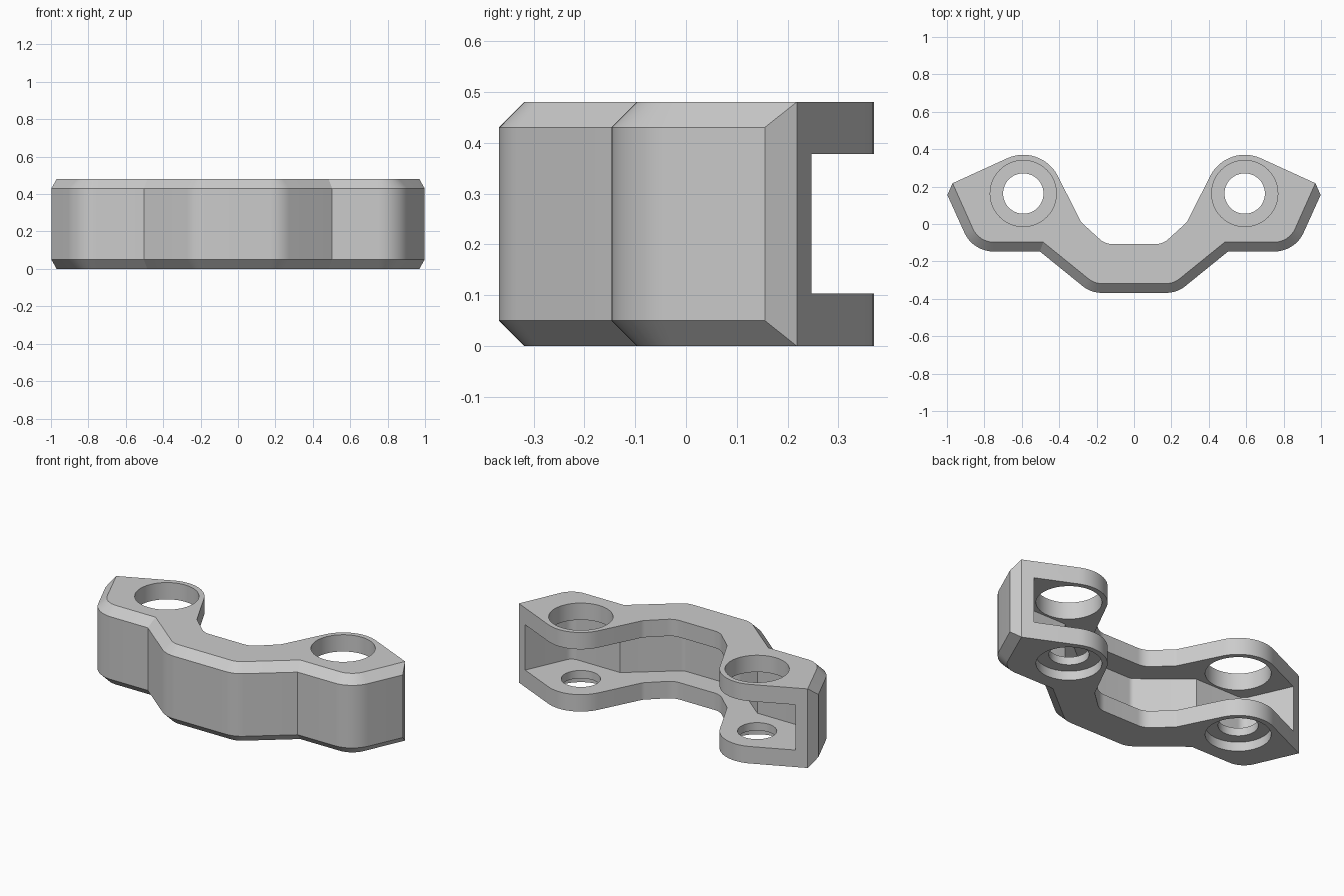
import bpy, bmesh, math
from mathutils import Vector

HEIGHT, CHAMFER, WALL = 0.48, 0.05, 0.12
HOLE = Vector((0.592, 0.163))
TIP = Vector((0.97, 0.218))

cube = bpy.data.objects.get("Cube")
if cube:
    bpy.data.objects.remove(cube)

grey = bpy.data.materials.new("light grey")
grey.use_nodes = True
grey.diffuse_color = (0.6, 0.6, 0.6, 1)
grey.node_tree.nodes["Principled BSDF"].inputs["Base Color"].default_value = grey.diffuse_color


def fillet(corner, before, after, radius, steps=8):
    """Arc of points that rounds a corner."""
    a, b = (before - corner).normalized(), (after - corner).normalized()
    half = a.angle(b) / 2
    centre = corner + (a + b).normalized() * (radius / math.sin(half))
    start = (corner + a * (radius / math.tan(half)) - centre).normalized()
    end = (corner + b * (radius / math.tan(half)) - centre).normalized()
    return [centre + start.lerp(end, i / steps).normalized() * radius for i in range(steps + 1)]


def rounded(points, radii):
    """Open path with a fillet at each corner that has a radius."""
    pts = [Vector(p) for p in points]
    out = [pts[0]]
    for i in range(1, len(pts) - 1):
        r = radii[i - 1]
        out += fillet(pts[i], pts[i - 1], pts[i + 1], r) if r else [pts[i]]
    return out + [pts[-1]]


def inset(path, dist):
    """Shift an open path to its left side, mitred at corners."""
    out = []
    for i, p in enumerate(path):
        dirs = []
        if i:
            dirs.append((p - path[i - 1]).normalized())
        if i < len(path) - 1:
            dirs.append((path[i + 1] - p).normalized())
        normals = [Vector((-d.y, d.x)) for d in dirs]
        m = sum(normals, Vector((0, 0))).normalized()
        out.append(p + m * (dist / m.dot(normals[0])))
    return out


def mirror(points):
    return [Vector((-p.x, p.y)) for p in reversed(points)]


def loft(name, rings):
    """Solid through a stack of (outline, z) rings."""
    bm = bmesh.new()
    loops = [[bm.verts.new((p.x, p.y, z)) for p in pts] for pts, z in rings]
    n = len(loops[0])
    for low, high in zip(loops, loops[1:]):
        for i in range(n):
            j = (i + 1) % n
            bm.faces.new((low[i], low[j], high[j], high[i]))
    bm.faces.new(reversed(loops[0]))
    bm.faces.new(loops[-1])
    bmesh.ops.remove_doubles(bm, verts=bm.verts, dist=0.0005)
    bmesh.ops.recalc_face_normals(bm, faces=bm.faces)
    mesh = bpy.data.meshes.new(name)
    bm.to_mesh(mesh)
    bm.free()
    obj = bpy.data.objects.new(name, mesh)
    bpy.context.collection.objects.link(obj)
    mesh.materials.append(grey)
    return obj


def circle(centre, radius, count=48):
    angles = [2 * math.pi * i / count for i in range(count)]
    return [centre + Vector((math.cos(a), math.sin(a))) * radius for a in angles]


def cut(body, cutter):
    mod = body.modifiers.new(cutter.name, "BOOLEAN")
    mod.operation, mod.solver, mod.object = "DIFFERENCE", "EXACT", cutter
    bpy.context.view_layer.objects.active = body
    bpy.ops.object.modifier_apply(modifier=mod.name)
    bpy.data.objects.remove(cutter)


# Front outline, from the middle to the left-hand end, then mirrored
front_half = rounded([(0, -0.368), (0.23, -0.368), (0.503, -0.147), (0.861, -0.147), (0.998, 0.155)],
                     [0.16, 0, 0.17])
front = mirror(front_half[1:]) + front_half

# Back outline: end tip, round lug about the hole, then the recessed middle
lug_r = 0.207
lug = [HOLE + Vector((math.cos(a), math.sin(a))) * lug_r
       for a in (math.radians(65 + 87 * i / 16) for i in range(17))]
back_half = lug + rounded([lug[-1], (0.283, 0.01), (0.155, -0.107), (0, -0.107)], [0.06, 0.1])[1:-1]
back = [TIP] + back_half + mirror(back_half) + mirror([TIP])

# Body with chamfered front edges that run out at the end tips
inner = inset(front, CHAMFER)
inner[0], inner[-1] = back[-1], back[0]
body = loft("bracket_body", [(inner + back, 0), (front + back, CHAMFER),
                             (front + back, HEIGHT - CHAMFER), (inner + back, HEIGHT)])

# Slot open to the back, leaving the front wall and two plates
slot = inset(front, WALL)
slot = [slot[0] + (slot[0] - slot[1]).normalized() * 0.5] + slot[1:-1] + \
       [slot[-1] + (slot[-1] - slot[-2]).normalized() * 0.5]
cut(body, loft("slot_cutter", [(slot, 0.103), (slot, 0.378)]))

# Wide holes in the top plate, stepped holes in the bottom plate
for side in (-1, 1):
    centre = Vector((HOLE.x * side, HOLE.y))
    for name, radius, low, high in (("top_hole", 0.177, 0.25, 0.6),
                                    ("counterbore", 0.177, -0.1, 0.055),
                                    ("bolt_hole", 0.108, -0.2, 0.2)):
        ring = circle(centre, radius)
        cut(body, loft(name, [(ring, low), (ring, high)]))

# Smooth rounded walls, keep corners sharp
bpy.ops.object.select_all(action="DESELECT")
body.select_set(True)
bpy.context.view_layer.objects.active = body
bpy.ops.object.shade_smooth_by_angle(angle=math.radians(25))
